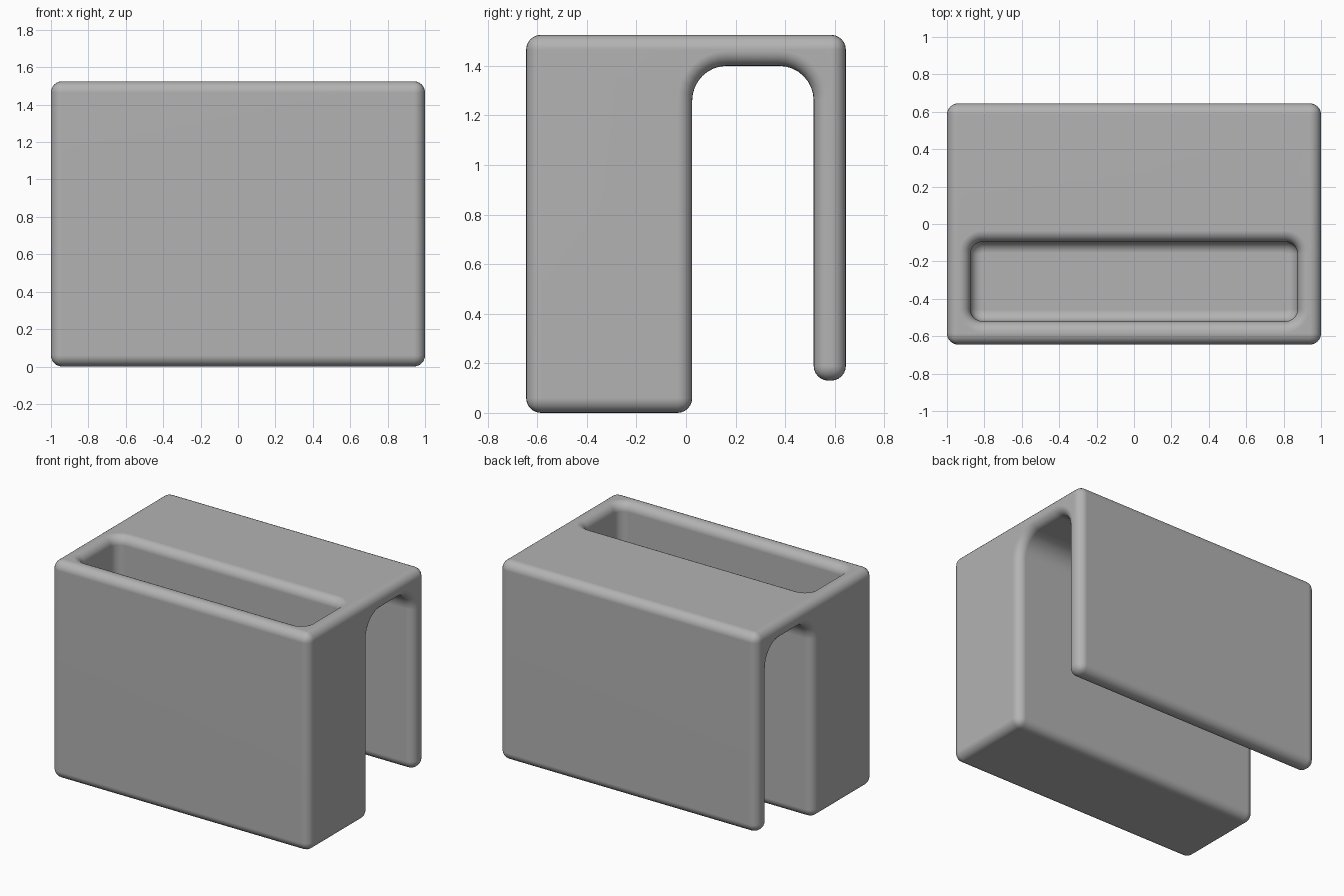
import bpy, bmesh, math

cube = bpy.data.objects.get("Cube")
if cube:
    bpy.data.objects.remove(cube, do_unlink=True)

FILLET = 0.06
STEPS = 8
TOP = 1.525


def arc(cx, cy, r, a0, a1, n=STEPS):
    """Points on a circular arc, angles in degrees."""
    angles = [math.radians(a0 + (a1 - a0) * i / n) for i in range(n + 1)]
    return [(cx + r * math.cos(a), cy + r * math.sin(a)) for a in angles]


def make_object(name, bm):
    bmesh.ops.recalc_face_normals(bm, faces=bm.faces)
    mesh = bpy.data.meshes.new(name)
    bm.to_mesh(mesh)
    bm.free()
    obj = bpy.data.objects.new(name, mesh)
    bpy.context.collection.objects.link(obj)
    return obj


grey = bpy.data.materials.new("plain grey")
grey.use_nodes = True
colour = (0.45, 0.45, 0.45, 1)
grey.diffuse_color = colour
grey.node_tree.nodes["Principled BSDF"].inputs["Base Color"].default_value = colour

# Body: side profile with an arched slot, extruded across the width
R = 0.14
FRONT, BACK, SLOT_A, SLOT_B, CEIL = -0.645, 0.645, 0.025, 0.515, 1.4
profile = [(FRONT, 0), (SLOT_A, 0)]
profile += arc(SLOT_A + R, CEIL - R, R, 180, 90)
profile += arc(SLOT_B - R, CEIL - R, R, 90, 0)
profile += [(SLOT_B, 0.13), (BACK, 0.13), (BACK, TOP), (FRONT, TOP)]
bm = bmesh.new()
side = bm.faces.new([bm.verts.new((-1, y, z)) for y, z in profile])
extruded = bmesh.ops.extrude_face_region(bm, geom=[side])["geom"]
bmesh.ops.translate(bm, vec=(2, 0, 0),
                    verts=[v for v in extruded if isinstance(v, bmesh.types.BMVert)])
bmesh.ops.recalc_face_normals(bm, faces=bm.faces)
sharp = [e for e in bm.edges if e.calc_face_angle(0) > math.radians(40)]
bmesh.ops.bevel(bm, geom=sharp, offset=FILLET, offset_type='OFFSET', segments=6,
                profile=0.5, affect='EDGES', clamp_overlap=False)
body = make_object("holder_body", bm)
body.data.materials.append(grey)

# Pocket cutter: stacked rounded rectangles, filleted at floor and rim
HALF_X, HALF_Y, MID_Y, CORNER, FLOOR = 0.875, 0.2125, -0.3075, 0.065, 0.125


def ring(bm, grow, z):
    r = CORNER + grow
    x, y = HALF_X - CORNER, HALF_Y - CORNER
    points = []
    for sx, sy, a in ((1, 1, 0), (-1, 1, 90), (-1, -1, 180), (1, -1, 270)):
        points += arc(sx * x, MID_Y + sy * y, r, a, a + 90)
    return [bm.verts.new((px, py, z)) for px, py in points]


quarter = [math.pi / 2 * i / STEPS for i in range(STEPS + 1)]
levels = [(-FILLET * (1 - math.sin(a)), FLOOR + FILLET * (1 - math.cos(a))) for a in quarter]
levels += [(FILLET * (1 - math.cos(a)), TOP - FILLET * (1 - math.sin(a))) for a in quarter]
levels.append((FILLET, TOP + 0.1))
bm = bmesh.new()
rings = [ring(bm, grow, z) for grow, z in levels]
for low, high in zip(rings, rings[1:]):
    for i in range(len(low)):
        j = (i + 1) % len(low)
        bm.faces.new((low[i], low[j], high[j], high[i]))
bm.faces.new(rings[0])
bm.faces.new(rings[-1])
cutter = make_object("pocket_cutter", bm)
cutter.data.materials.append(grey)
cutter.hide_render = True

# Cut the pocket, then smooth the fillets while keeping the walls flat
cut = body.modifiers.new("pocket", 'BOOLEAN')
cut.operation = 'DIFFERENCE'
cut.solver = 'EXACT'
cut.object = cutter
bpy.ops.object.select_all(action='DESELECT')
body.select_set(True)
bpy.context.view_layer.objects.active = body
bpy.ops.object.modifier_apply(modifier=cut.name)
bpy.data.objects.remove(cutter, do_unlink=True)
bpy.ops.object.shade_smooth_by_angle(angle=math.radians(35))
weighted = body.modifiers.new("flat_walls", 'WEIGHTED_NORMAL')
weighted.keep_sharp = True
